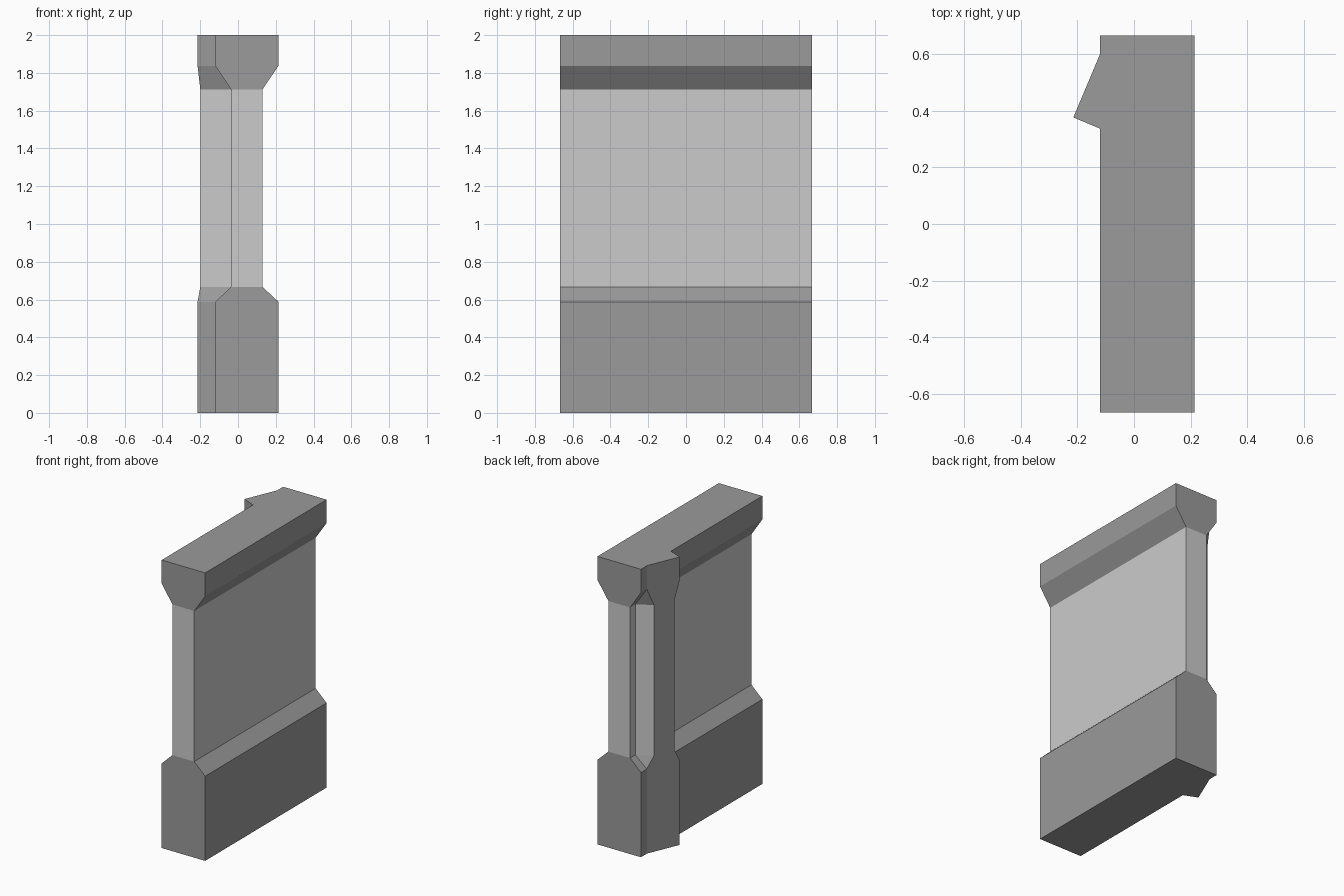
import bpy, bmesh
from mathutils import Vector

if "Cube" in bpy.data.objects:
    bpy.data.objects.remove(bpy.data.objects["Cube"])

# Heights shared by both parts: plinth, waist and cap
LEVELS = [(0, 'wide'), (0.588, 'wide'), (0.667, 'slim'),
          (1.713, 'slim'), (1.837, 'wide'), (2.0, 'wide')]


def grey(name, v):
    mat = bpy.data.materials.new(name)
    mat.diffuse_color = (v, v, v, 1)
    mat.use_nodes = True
    mat.node_tree.nodes["Principled BSDF"].inputs["Base Color"].default_value = mat.diffuse_color
    return mat


TRIM = grey("dark_trim", 0.325)
PANEL = grey("light_panel", 0.8)


def loft(name, wide, slim, dark_side=None):
    """Stack the two footprints through the levels and close the ends."""
    bm = bmesh.new()
    prints = {'wide': wide, 'slim': slim}
    rings = [[bm.verts.new((p[0], p[1], z)) for p in prints[k]] for z, k in LEVELS]
    n = len(wide)
    for level, (a, b) in enumerate(zip(rings, rings[1:])):
        for i in range(n):
            j = (i + 1) % n
            face = bm.faces.new((a[i], a[j], b[j], b[i]))
            # Only the waist is light, except for an all-dark end face
            face.material_index = int(level == 2 and i != dark_side)
    bm.faces.new(rings[0])
    bm.faces.new(rings[-1])
    bmesh.ops.recalc_face_normals(bm, faces=bm.faces)
    mesh = bpy.data.meshes.new(name)
    bm.to_mesh(mesh)
    bm.free()
    mesh.materials.append(TRIM)
    mesh.materials.append(PANEL)
    obj = bpy.data.objects.new(name, mesh)
    bpy.context.collection.objects.link(obj)
    return obj


def rect(x0, x1, y):
    return [(x0, -y), (x1, -y), (x1, y), (x0, y)]


# Straight wall with wide plinth and cap
loft("wall", rect(-0.12, 0.214, 0.666), rect(-0.037, 0.13, 0.666))

# Angled stub: end face turned 22.5 degrees, sides running into the wall
corner = Vector((-0.214, 0.376))
along = Vector((0.388, 0.922))
lower_side = Vector((0.922, -0.388))
upper_side = Vector((0.87, 0.49))


def stub(s0, s1, reach):
    a, b = corner + along * s0, corner + along * s1
    return [a, b, b + upper_side * reach, a + lower_side * 0.2]


loft("angled_stub", stub(0, 0.244, 0.12), stub(0.037, 0.19, 0.14), dark_side=0)
